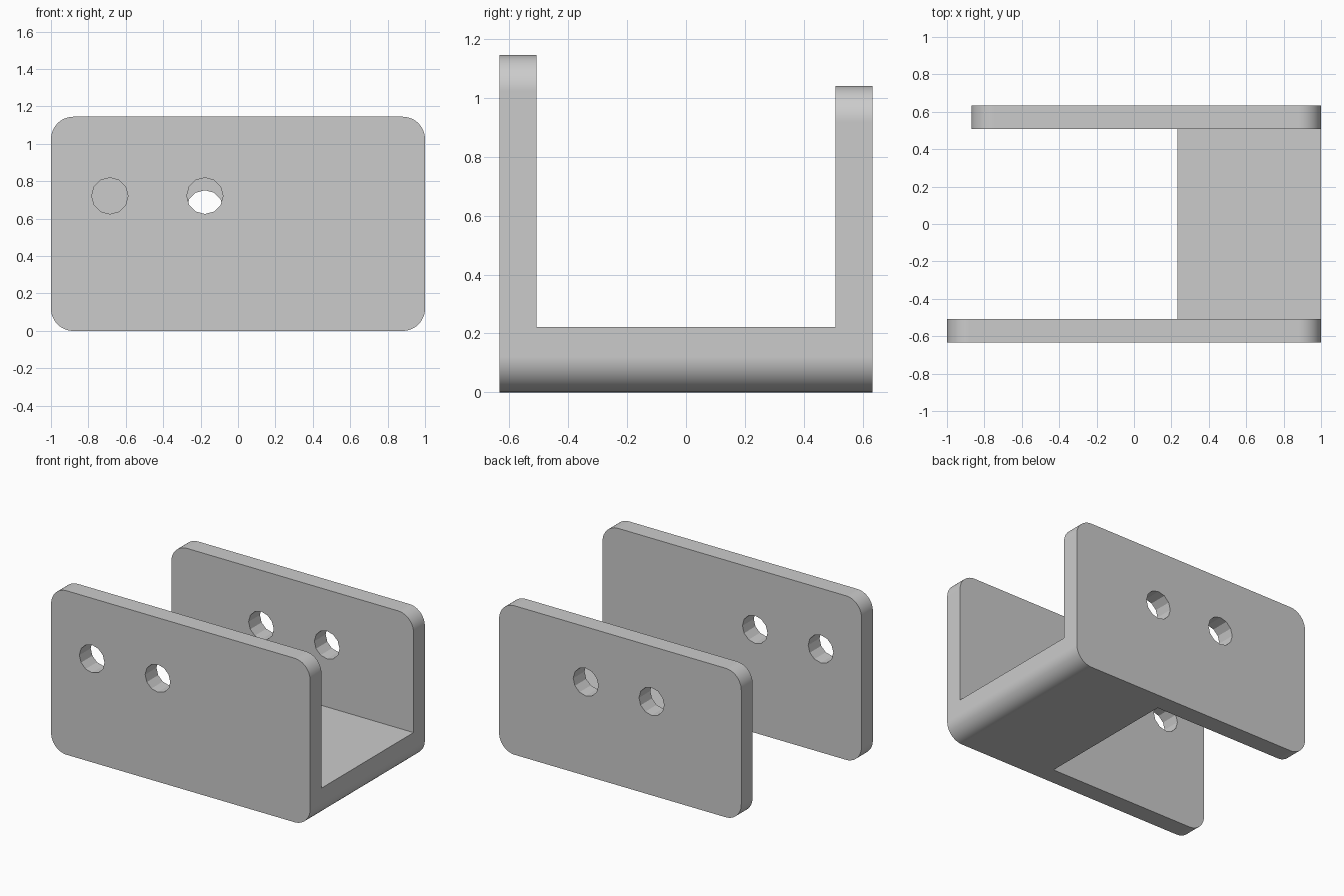
import bpy, bmesh, math
from mathutils import Vector

old = bpy.data.objects.get("Cube")
if old:
    bpy.data.objects.remove(old, do_unlink=True)

# Material
grey = bpy.data.materials.new("grey metal")
grey.use_nodes = True
colour = (0.6, 0.6, 0.6, 1)
grey.diffuse_color = colour
grey.node_tree.nodes["Principled BSDF"].inputs["Base Color"].default_value = colour

RADIUS = 0.12
HALF_DEPTH = 0.633
INNER = 0.508
HOLE_RADIUS = 0.097


def slab(name, x0, x1, height, y0, y1, rounded):
    """Extrude a rectangle along y; rounded flags run from bottom right, anticlockwise."""
    corners = [(x1, 0, -1, 1), (x1, height, -1, -1), (x0, height, 1, -1), (x0, 0, 1, 1)]
    outline = []
    for i, (x, z, sx, sz) in enumerate(corners):
        if rounded[i]:
            for k in range(13):
                a = math.radians(-90 + 90 * i + 7.5 * k)
                outline.append((x + RADIUS * (sx + math.cos(a)), z + RADIUS * (sz + math.sin(a))))
        else:
            outline.append((x, z))
    bm = bmesh.new()
    face = bm.faces.new([bm.verts.new((x, y0, z)) for x, z in outline])
    extruded = bmesh.ops.extrude_face_region(bm, geom=[face])["geom"]
    verts = [g for g in extruded if isinstance(g, bmesh.types.BMVert)]
    bmesh.ops.translate(bm, verts=verts, vec=Vector((0, y1 - y0, 0)))
    bmesh.ops.recalc_face_normals(bm, faces=bm.faces)
    mesh = bpy.data.meshes.new(name)
    bm.to_mesh(mesh)
    bm.free()
    mesh.materials.append(grey)
    obj = bpy.data.objects.new(name, mesh)
    bpy.context.collection.objects.link(obj)
    return obj


def activate(obj):
    bpy.ops.object.select_all(action="DESELECT")
    obj.select_set(True)
    bpy.context.view_layer.objects.active = obj


def combine(obj, other, operation):
    """Apply a boolean and remove the second object."""
    activate(obj)
    mod = obj.modifiers.new("boolean", "BOOLEAN")
    mod.operation, mod.object, mod.solver = operation, other, "EXACT"
    bpy.ops.object.modifier_apply(modifier=mod.name)
    bpy.data.objects.remove(other, do_unlink=True)


def drill(plate, x, y, z):
    bpy.ops.mesh.primitive_cylinder_add(vertices=12, radius=HOLE_RADIUS, depth=0.4,
                                        location=(x, y, z), rotation=(math.pi / 2, 0, 0))
    cutter = bpy.context.object
    cutter.hide_render = True
    cutter.data.materials.append(grey)
    combine(plate, cutter, "DIFFERENCE")


# Side plates with two holes each
all_round = (True,) * 4
front_plate = slab("front_plate", -1, 1, 1.145, -HALF_DEPTH, -INNER, all_round)
back_plate = slab("back_plate", -0.87, 1, 1.04, INNER, HALF_DEPTH, all_round)
for x in (-0.685, -0.177):
    drill(front_plate, x, -0.57, 0.722)
for x in (-0.177, 0.331):
    drill(back_plate, x, 0.57, 0.655)

# Base web joining the plates into one bracket
bracket = slab("bracket", 0.233, 1, 0.222, -INNER, INNER, (True, False, False, False))
for plate in (front_plate, back_plate):
    combine(bracket, plate, "UNION")

# Smooth corners, crisp edges and holes
activate(bracket)
bpy.ops.object.shade_smooth_by_angle(angle=math.radians(25))
weighted = bracket.modifiers.new("weighted normals", "WEIGHTED_NORMAL")
weighted.keep_sharp = True
